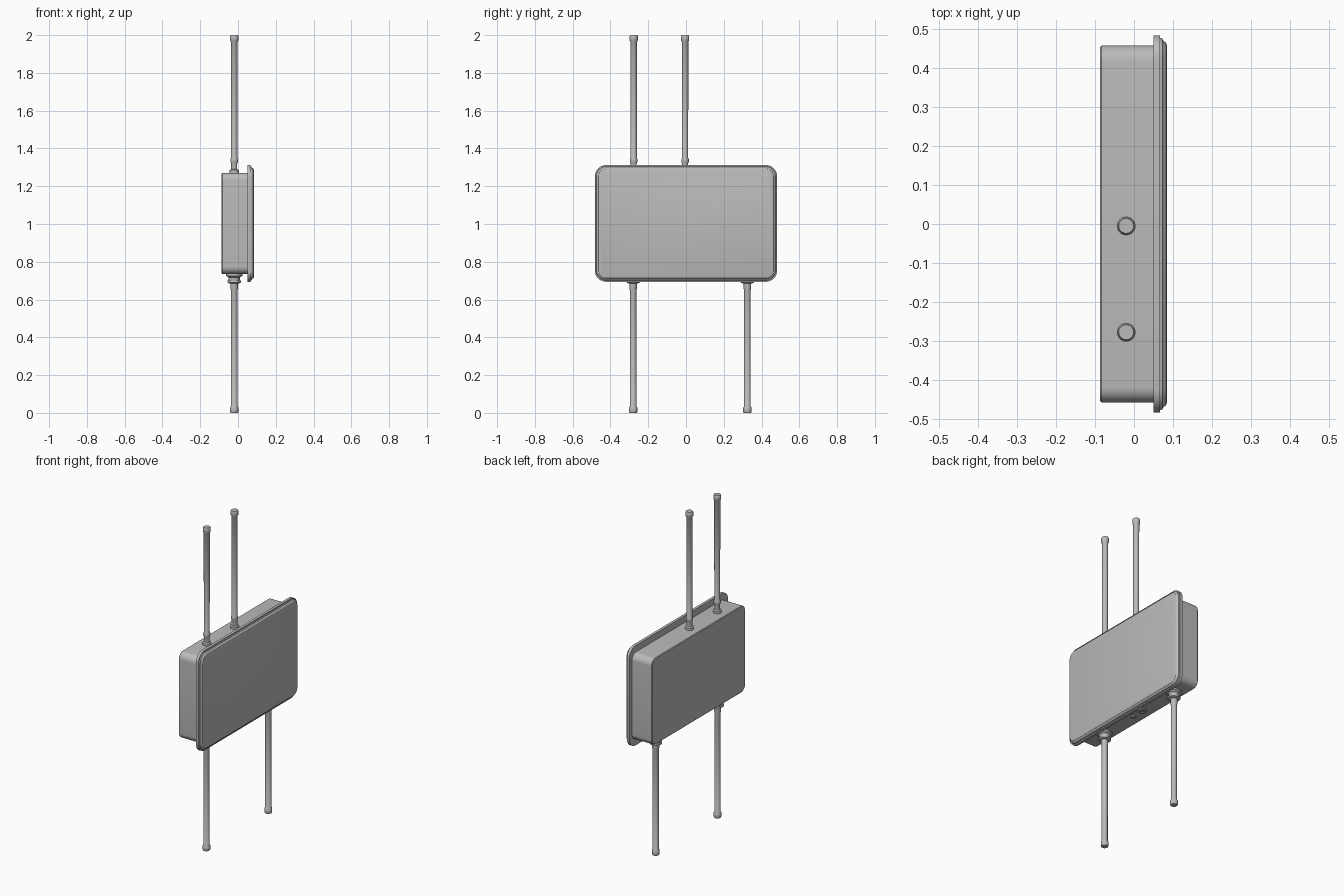
import bpy, bmesh, math
from mathutils import Vector

cube = bpy.data.objects.get("Cube")
if cube:
    bpy.data.objects.remove(cube, do_unlink=True)

grey = bpy.data.materials.new("light grey")
grey.use_nodes = True
COLOUR = (0.5, 0.5, 0.5, 1)
grey.diffuse_color = COLOUR
grey.node_tree.nodes["Principled BSDF"].inputs["Base Color"].default_value = COLOUR


def finish(name, bm):
    bmesh.ops.recalc_face_normals(bm, faces=bm.faces)
    mesh = bpy.data.meshes.new(name)
    bm.to_mesh(mesh)
    bm.free()
    mesh.materials.append(grey)
    obj = bpy.data.objects.new(name, mesh)
    bpy.context.collection.objects.link(obj)
    bpy.ops.object.select_all(action='DESELECT')
    obj.select_set(True)
    bpy.context.view_layer.objects.active = obj
    bpy.ops.object.shade_smooth_by_angle(angle=math.radians(35))
    return obj


def rounded_loft(name, sections, zc, steps=8):
    """Loft rounded rectangles along x; section = (x, half y, half z, radius)."""
    bm = bmesh.new()
    rings = []
    for x, hy, hz, r in sections:
        ring = []
        for q, (sy, sz) in enumerate([(1, 1), (-1, 1), (-1, -1), (1, -1)]):
            for i in range(steps + 1):
                a = math.pi / 2 * (q + i / steps)
                ring.append(bm.verts.new((x, sy * (hy - r) + r * math.cos(a),
                                          zc + sz * (hz - r) + r * math.sin(a))))
        rings.append(ring)
    for a, b in zip(rings, rings[1:]):
        for i in range(len(a)):
            j = (i + 1) % len(a)
            bm.faces.new((a[i], a[j], b[j], b[i]))
    bm.faces.new(rings[0])
    bm.faces.new(rings[-1])
    return finish(name, bm)


def lathe(name, profile, y, x=-0.02, sides=24):
    """Revolve (radius, z) points about a vertical axis."""
    bm = bmesh.new()
    verts = [bm.verts.new((r, 0, z)) for r, z in [(0, profile[0][1]), *profile, (0, profile[-1][1])]]
    edges = [bm.edges.new(p) for p in zip(verts, verts[1:])]
    bmesh.ops.spin(bm, geom=verts + edges, cent=(0, 0, 0), axis=(0, 0, 1),
                   angle=2 * math.pi, steps=sides)
    bmesh.ops.remove_doubles(bm, verts=bm.verts, dist=1e-5)
    bmesh.ops.translate(bm, verts=bm.verts, vec=Vector((x, y, 0)))
    return finish(name, bm)


# Enclosure body and the overhanging lid
rounded_loft("enclosure_body", [(-0.087, 0.453, 0.264, 0.036), (-0.083, 0.457, 0.268, 0.04),
                                (0.055, 0.457, 0.268, 0.04)], 1.003)
rounded_loft("lid", [(0.05, 0.483, 0.309, 0.06), (0.067, 0.483, 0.309, 0.06),
                     (0.067, 0.476, 0.302, 0.053), (0.073, 0.474, 0.3, 0.051),
                     (0.075, 0.469, 0.295, 0.046), (0.082, 0.464, 0.29, 0.041),
                     (0.084, 0.458, 0.284, 0.036)], 1.003)

# Upper antennas: collar, neck, rod and cap
upper = [(0.024, 1.26), (0.024, 1.285), (0.016, 1.29), (0.016, 1.32), (0.02, 1.33),
         (0.02, 1.342), (0.0165, 1.35), (0.0175, 1.965), (0.022, 1.972),
         (0.022, 1.994), (0.019, 2.0)]
for label, y in (("front", -0.277), ("middle", -0.005)):
    lathe("upper_antenna_" + label, upper, y)

# Lower antennas, with the flared glands that hold them
lower = [(0.019, 0), (0.022, 0.006), (0.022, 0.028), (0.0175, 0.035), (0.0175, 0.65),
         (0.02, 0.66), (0.02, 0.71)]
gland = [(0.024, 0.685), (0.036, 0.69), (0.036, 0.7), (0.029, 0.702), (0.031, 0.718),
         (0.043, 0.726), (0.043, 0.74)]
for label, y in (("front", -0.28), ("back", 0.325)):
    lathe("lower_antenna_" + label, lower, y)
    lathe("antenna_gland_" + label, gland, y)

# Small vent and socket ring on the underside
lathe("vent_plug", [(0.01, 0.724), (0.014, 0.728), (0.014, 0.74)], -0.03)
lathe("socket_ring", [(0.014, 0.734), (0.014, 0.729), (0.025, 0.729), (0.025, 0.74)], 0.05)
